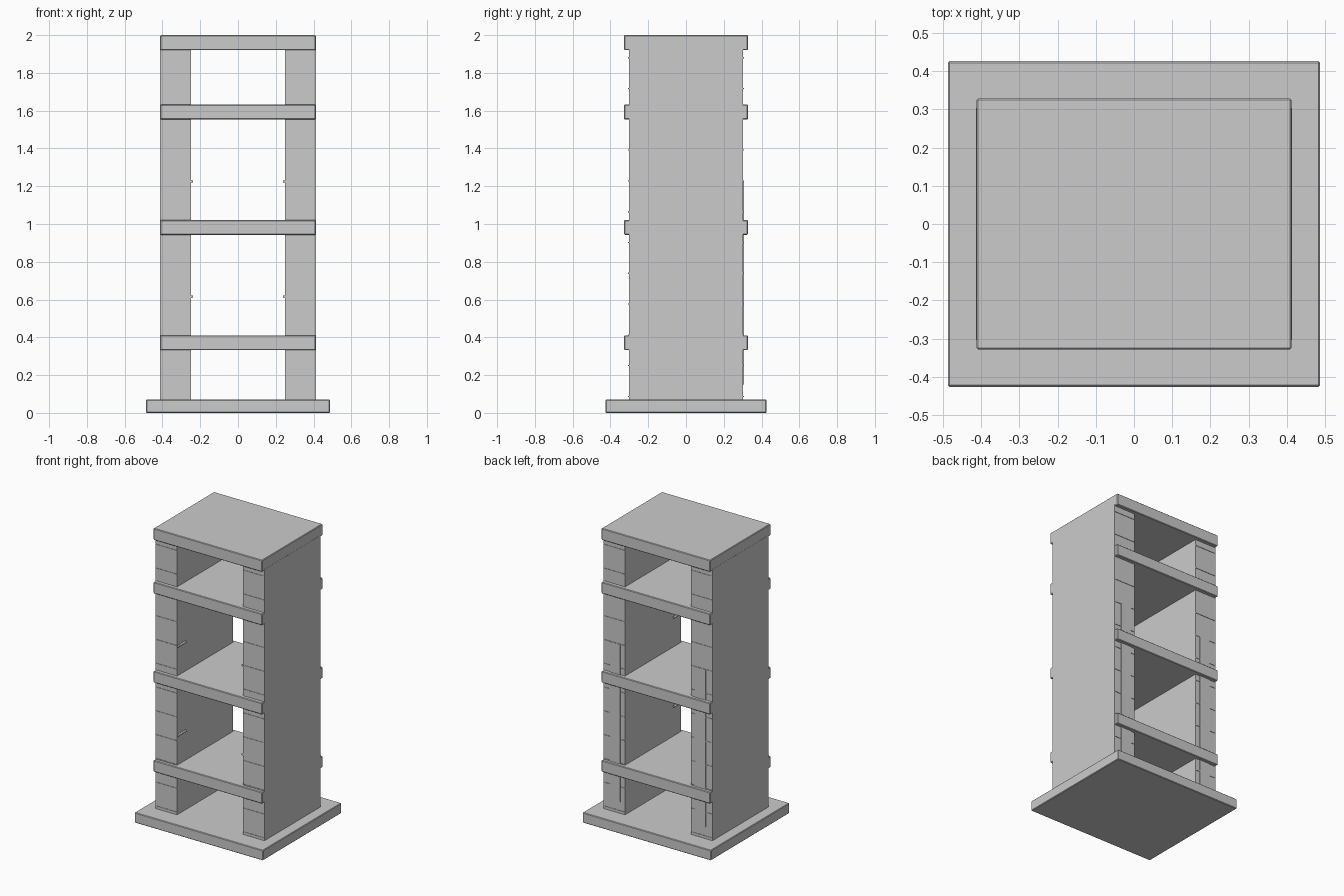
import bpy, bmesh
from mathutils import Matrix, Vector

if "Cube" in bpy.data.objects:
    bpy.data.objects.remove(bpy.data.objects["Cube"])


def box(name, x, y, z, bevel=0.0):
    """Box from (min, max) ranges, with an optional small edge bevel."""
    size = Vector((x[1] - x[0], y[1] - y[0], z[1] - z[0]))
    mid = Vector((x[0] + x[1], y[0] + y[1], z[0] + z[1])) / 2
    bm = bmesh.new()
    bmesh.ops.create_cube(bm, size=1)
    bmesh.ops.scale(bm, vec=size, verts=bm.verts)
    me = bpy.data.meshes.new(name)
    bm.to_mesh(me)
    bm.free()
    ob = bpy.data.objects.new(name, me)
    ob.location = mid
    bpy.context.collection.objects.link(ob)
    if bevel:
        mod = ob.modifiers.new("edge", "BEVEL")
        mod.width, mod.segments = bevel, 1
    return ob


def span(side, a, b):
    """Mirror an x range to the left (-1) or right (+1) side."""
    return tuple(sorted((side * a, side * b)))


# Base plinth
box("base_slab", (-0.487, 0.487), (-0.426, 0.426), (0, 0.07), 0.004)

# Shelves and top
for i, (z0, z1) in enumerate([(0.332, 0.41), (0.943, 1.021), (1.554, 1.632), (1.92, 2.0)]):
    name = "top_slab" if i == 3 else f"shelf_{i + 1}"
    box(name, (-0.412, 0.412), (-0.328, 0.328), (z0, z1), 0.004)

for side, label in ((-1, "left"), (1, "right")):
    # Thick side wall
    box(f"{label}_wall", span(side, 0.25, 0.413), (-0.303, 0.303), (0.065, 1.93))

    # Thin course joints on the front and back wall faces
    for k in range(12):
        z = 0.087 + k * 0.163
        if any(a < z < b for a, b in ((0.33, 0.412), (0.94, 1.02), (1.55, 1.63))):
            continue
        for y, face in (((-0.306, -0.3), "front"), ((0.3, 0.306), "back")):
            box(f"{label}_{face}_joint_{k}", span(side, 0.252, 0.411), y, (z - 0.003, z + 0.003))

    # Raised cable cover on the back
    box(f"{label}_cable_cover", span(side, 0.284, 0.362), (0.3, 0.307), (0.15, 1.228))

    # Short shelf rods along the inner wall near the front
    for z in (0.615, 1.225):
        bm = bmesh.new()
        bmesh.ops.create_cone(bm, cap_ends=True, segments=16, radius1=0.007,
                              radius2=0.007, depth=0.085,
                              matrix=Matrix.Rotation(1.5707963, 4, "X"))
        me = bpy.data.meshes.new(f"{label}_rod")
        bm.to_mesh(me)
        bm.free()
        ob = bpy.data.objects.new(f"{label}_rod", me)
        ob.location = (side * 0.244, -0.258, z)
        bpy.context.collection.objects.link(ob)
